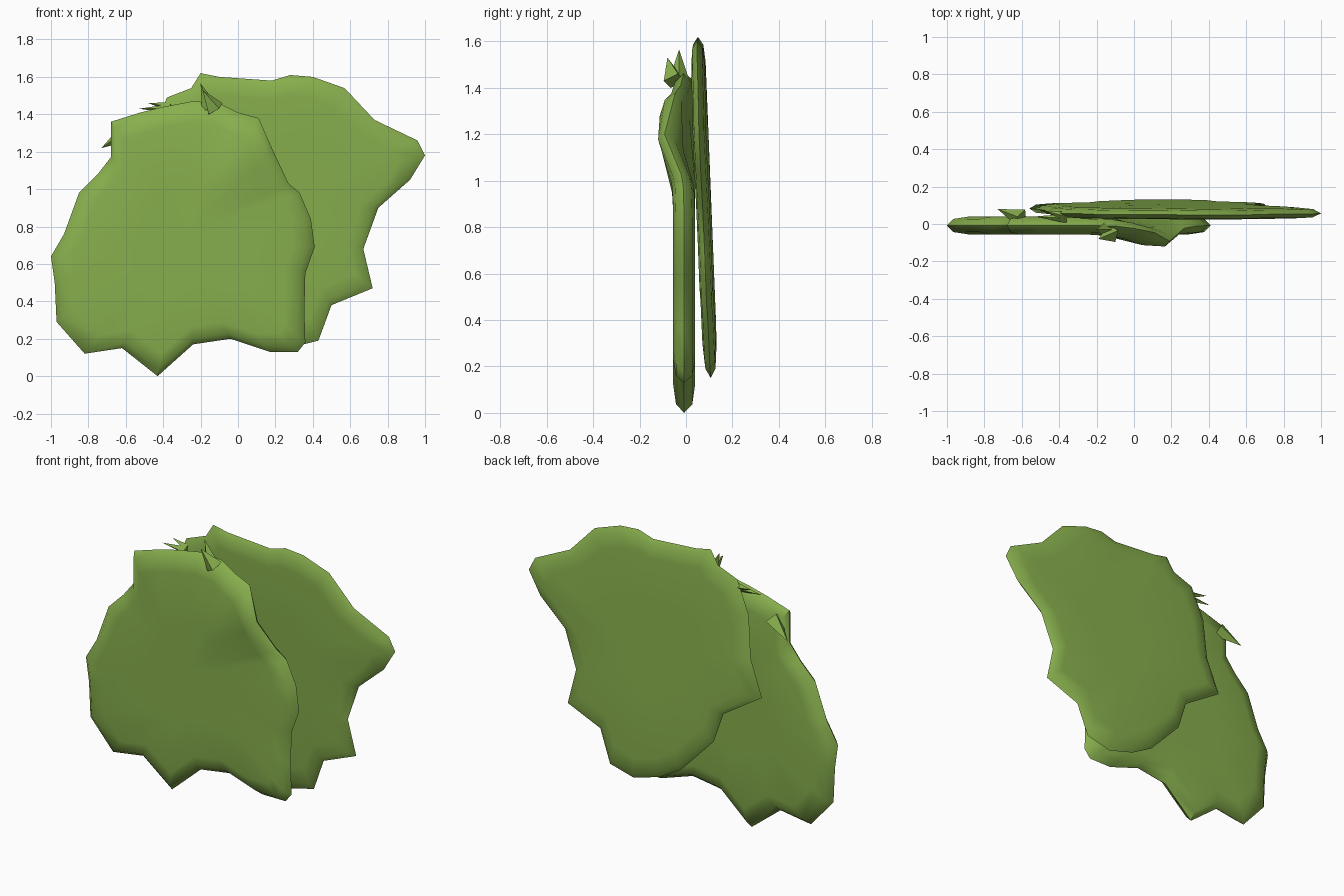
import bpy, bmesh, math
from mathutils import Vector

if "Cube" in bpy.data.objects:
    bpy.data.objects.remove(bpy.data.objects["Cube"])

green = bpy.data.materials.new("leaf_green")
green.diffuse_color = (0.245, 0.43, 0.075, 1)
green.use_nodes = True
green.node_tree.nodes["Principled BSDF"].inputs["Base Color"].default_value = green.diffuse_color


def finish(bm, name, smooth=True):
    bmesh.ops.recalc_face_normals(bm, faces=bm.faces[:])
    me = bpy.data.meshes.new(name)
    bm.to_mesh(me)
    bm.free()
    me.materials.append(green)
    ob = bpy.data.objects.new(name, me)
    bpy.context.collection.objects.link(ob)
    if smooth:
        bpy.ops.object.select_all(action='DESELECT')
        ob.select_set(True)
        bpy.context.view_layer.objects.active = ob
        bpy.ops.object.shade_smooth_by_angle(angle=math.radians(50))
    return ob


def slab(name, outline, centre, half, mid_y):
    """Flat pad: sharp rim, rounded shoulders and flat faces on both sides."""
    bm = bmesh.new()
    rings = []
    for s, d in ((0.4, -1), (0.84, -1), (0.95, -0.75), (1, 0),
                 (0.95, 0.75), (0.84, 1), (0.4, 1)):
        ring = []
        for x, z in outline:
            px = centre[0] + (x - centre[0]) * s
            pz = centre[1] + (z - centre[1]) * s
            ring.append(bm.verts.new((px, mid_y(px, pz) + d * half, pz)))
        rings.append(ring)
    n = len(outline)
    for a, b in zip(rings, rings[1:]):
        for i in range(n):
            j = (i + 1) % n
            bm.faces.new((a[i], a[j], b[j], b[i]))
    for ring, d in ((rings[0], -1), (rings[-1], 1)):
        c = bm.verts.new((centre[0], mid_y(*centre) + d * half, centre[1]))
        for i in range(n):
            bm.faces.new((ring[i], ring[(i + 1) % n], c))
    return finish(bm, name)


# Front pad, with its upper right rim curling forward
front = [(-1, .64), (-.93, .76), (-.85, .98), (-.75, 1.08), (-.68, 1.17),
         (-.68, 1.36), (-.52, 1.41), (-.4, 1.44), (-.24, 1.47), (-.1, 1.46),
         (0, 1.41), (.11, 1.38), (.19, 1.2), (.27, 1.03), (.33, .98),
         (.39, .84), (.41, .69), (.36, .55), (.355, .35), (.36, .18),
         (.32, .13), (.17, .13), (-.04, .2), (-.24, .17), (-.43, 0),
         (-.62, .15), (-.82, .12), (-.97, .29), (-.98, .5)]


def front_y(x, z):
    curl = math.exp(-((x - .18) / .22) ** 2 - ((z - 1.24) / .16) ** 2)
    return -.008 - .09 * curl


slab("front_pad", front, (-.3, .75), .047, front_y)

# Back pad, leaning slightly towards the front at the top
back = [(-.2, 1.62), (-.1, 1.6), (.18, 1.58), (.28, 1.61), (.4, 1.6),
        (.57, 1.54), (.73, 1.37), (.96, 1.26), (1, 1.18), (.92, 1.05),
        (.75, .9), (.67, .68), (.72, .47), (.5, .38), (.43, .19),
        (.27, .15), (.1, .2), (-.04, .28), (-.25, .5), (-.31, .68),
        (-.56, .84), (-.48, 1.05), (-.46, 1.3), (-.38, 1.49), (-.25, 1.54)]
slab("back_pad", back, (.15, .95), .029,
     lambda x, z: .116 - .04 * z - .012 * max(x, 0))

# Ragged points along the top where the pads meet
spikes = [((-.15, -.03, 1.43), (-.2, -.03, 1.565), .045),
          ((-.12, -.05, 1.43), (-.19, -.08, 1.53), .05),
          ((-.36, .03, 1.43), (-.53, .04, 1.43), .025),
          ((-.36, .04, 1.44), (-.48, .07, 1.46), .025),
          ((-.6, .03, 1.3), (-.73, .08, 1.22), .05)]
for k, (base, tip, r) in enumerate(spikes):
    base, tip = Vector(base), Vector(tip)
    axis = tip - base
    bm = bmesh.new()
    bmesh.ops.create_cone(bm, cap_ends=True, segments=4, radius1=r, radius2=0,
                          depth=axis.length)
    rot = axis.to_track_quat('Z', 'Y').to_matrix().to_4x4()
    bmesh.ops.transform(bm, matrix=rot, verts=bm.verts[:])
    bmesh.ops.translate(bm, vec=(base + tip) / 2, verts=bm.verts[:])
    finish(bm, "spike_%d" % (k + 1), smooth=False)
